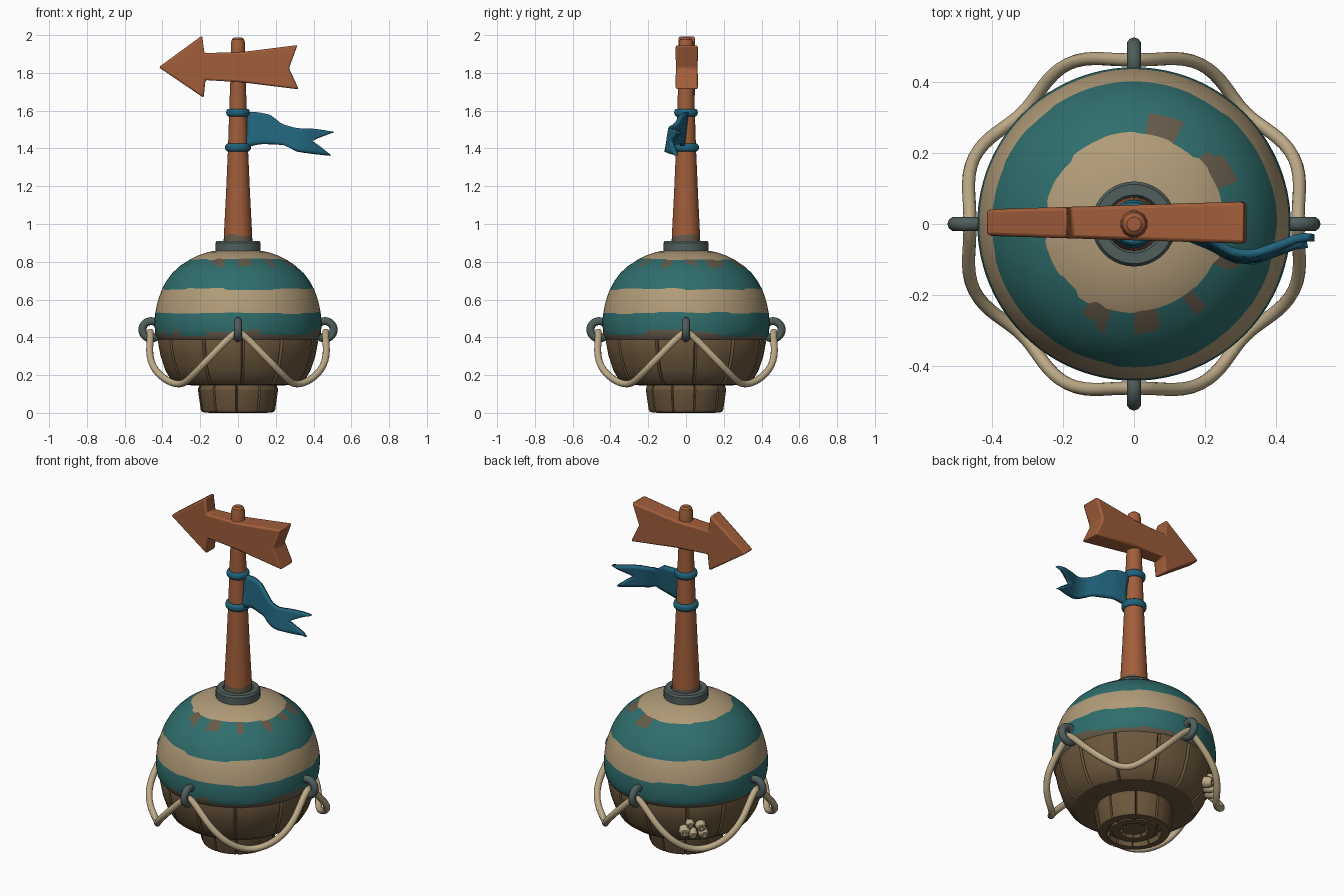
import bpy, bmesh, random
from math import sin, cos, pi, radians
from mathutils import Vector

random.seed(4)
cube = bpy.data.objects.get("Cube")
if cube:
    bpy.data.objects.remove(cube)


def material(name, r, g, b):
    m = bpy.data.materials.new(name)
    m.use_nodes = True
    m.diffuse_color = (r, g, b, 1)
    m.node_tree.nodes["Principled BSDF"].inputs["Base Color"].default_value = (r, g, b, 1)
    return m


TEAL = material("teal paint", .028, .155, .152)
CREAM = material("cream paint", .44, .33, .19)
GRIME = material("worn grime", .13, .105, .07)
HULL = material("dark hull wood", .15, .095, .046)
WOOD = material("orange wood", .36, .112, .043)
IRON = material("grey iron", .08, .112, .108)
CLOTH = material("blue cloth", .015, .125, .2)
ROPE = material("pale rope", .5, .395, .24)


def finish(obj, mats, angle=35):
    for m in mats:
        obj.data.materials.append(m)
    bpy.ops.object.select_all(action='DESELECT')
    obj.select_set(True)
    bpy.context.view_layer.objects.active = obj
    bpy.ops.object.shade_smooth_by_angle(angle=radians(angle))
    return obj


def mesh_object(name, verts, faces, mats, angle=35, pick=None):
    me = bpy.data.meshes.new(name)
    me.from_pydata(verts, [], faces)
    if pick:
        for p in me.polygons:
            p.material_index = pick(p.index)
    bm = bmesh.new()
    bm.from_mesh(me)
    bmesh.ops.recalc_face_normals(bm, faces=bm.faces)
    bm.to_mesh(me)
    bm.free()
    obj = bpy.data.objects.new(name, me)
    bpy.context.collection.objects.link(obj)
    return finish(obj, mats, angle)


def lathe(name, profile, mats, angles, shape=None, pick=None, angle=35):
    """Turn (radius, height) points about z; pick(row, column) chooses the material."""
    n = len(angles)
    verts, faces = [], []
    for i, (r, z) in enumerate(profile):
        for k, a in enumerate(angles):
            rr, zz = shape(i, k, r, z) if shape else (r, z)
            verts.append((rr * cos(a), rr * sin(a), zz))
    for i in range(len(profile) - 1):
        for k in range(n):
            j = (k + 1) % n
            faces.append((i * n + k, i * n + j, i * n + n + j, i * n + n + k))
    faces.append(tuple(range(n)))
    faces.append(tuple(range(len(verts) - n, len(verts))))
    last = len(profile) - 2
    rule = (lambda f: pick(min(f // n, last), f % n)) if pick else None
    return mesh_object(name, verts, faces, mats, angle, rule)


def even(n):
    return [2 * pi * k / n for k in range(n)]


def interp(points, x):
    """Linear interpolation through sorted (x, value) points."""
    for (x0, v0), (x1, v1) in zip(points, points[1:]):
        if x <= x1:
            return v0 + (v1 - v0) * (x - x0) / (x1 - x0)
    return points[-1][1]


def ragged(n, amount):
    """Stepped noise around a ring, for worn paint edges."""
    out = []
    while len(out) < n:
        out += [random.uniform(-amount, amount)] * random.randint(2, 6)
    return out[:n]


# Striped dome with worn paint edges
SEG = 96
dome = [(.42, .388), (.436, .41), (.44, .432), (.443, .48), (.438, .53), (.43, .57),
        (.419, .61), (.403, .655), (.378, .7), (.348, .74), (.308, .778), (.255, .812),
        (.205, .836), (.16, .851), (.1, .862)]
dome_by_z = [(z, r) for r, z in dome]
edges = {1: ragged(SEG, .005), 2: ragged(SEG, .012), 4: ragged(SEG, .006),
         7: ragged(SEG, .006), 10: ragged(SEG, .012), 11: ragged(SEG, .005)}
worn = {1: ragged(SEG, 1), 10: ragged(SEG, 1)}


def dome_shape(i, k, r, z):
    if i in edges:
        z += edges[i][k]
        r = interp(dome_by_z, z)
    return r, z


def dome_pick(row, col):
    if row == 0 or (row in worn and worn[row][col] > .45):
        return 2
    return 1 if row in (4, 5, 6) or row > 10 else 0


lathe("striped_dome", dome, [TEAL, CREAM, GRIME], even(SEG), dome_shape, dome_pick)

# Planked bowl and foot, with a narrow groove between planks


def planked(name, profile, planks, depth, turn):
    step = 2 * pi / planks
    angles, groove = [], []
    for p in range(planks):
        wobble = random.uniform(-.1, .1)
        for part in (-.04, 0, .04, .28, .5, .72):
            angles.append(turn + step * (p + part + wobble * (abs(part) < .05)))
            groove.append(depth if part == 0 else 0)
    lathe(name, profile, [HULL], angles, lambda i, k, r, z: (r - groove[k], z), None, 28)


planked("hull_bowl", [(.19, .143), (.32, .15), (.355, .175), (.385, .225), (.41, .3),
                      (.424, .375), (.42, .395)], 12, .014, .1)
planked("hull_foot", [(.07, .03), (.08, .012), (.12, .012), (.125, .03), (.145, .03),
                      (.15, 0), (.19, .004), (.198, .02), (.213, .125), (.2, .16)], 10, .01, .25)

# Iron collar where the post enters the dome
lathe("post_collar", [(.12, .84), (.12, .9), (.112, .911), (.082, .911), (.075, .9)],
      [IRON], even(40))

# Tapered post with a worn base
base_wear = ragged(32, .015)
lathe("signpost", [(.077, .86), (.075, .937), (.064, 1.15), (.053, 1.4), (.046, 1.62),
                   (.039, 1.8), (.038, 1.955), (.032, 1.978), (.02, 1.988)],
      [WOOD, GRIME], even(32),
      lambda i, k, r, z: (r, z + base_wear[k] if i == 1 else z),
      lambda row, col: 1 if row == 0 else 0)

# Arrow board: outline extruded front to back, thinner toward the tip
outline = [(-.42, 1.83), (-.19, 1.998), (-.178, 1.905), (.02, 1.91), (.315, 1.947), (.27, 1.825),
           (.322, 1.713), (.02, 1.75), (-.172, 1.762), (-.182, 1.668)]
n = len(outline)
verts = []
for side in (-1, 1):
    verts += [(x, .004 + side * (.05 + .012 * x / .4), z) for x, z in outline]
faces = [tuple(range(n)), tuple(range(n, 2 * n))]
faces += [(k, (k + 1) % n, n + (k + 1) % n, n + k) for k in range(n)]
arrow = mesh_object("arrow_board", verts, faces, [WOOD], 40)
bevel = arrow.modifiers.new("soft_edges", 'BEVEL')
bevel.width, bevel.segments = .01, 2

# Swallow-tailed pennant on two cloth bands
top = [(.03, 1.59), (.1, 1.592), (.17, 1.578), (.23, 1.53), (.31, 1.505), (.4, 1.503), (.52, 1.485)]
low = [(.03, 1.405), (.12, 1.425), (.24, 1.42), (.31, 1.385), (.4, 1.372), (.52, 1.36)]
wave = [(.03, -.005), (.12, -.015), (.22, -.055), (.28, -.09), (.34, -.094), (.42, -.065),
        (.47, -.045), (.52, -.05)]
COLS, ROWS = 18, 8
verts = []
for c in range(COLS + 1):
    for r in range(ROWS + 1):
        v = r / ROWS
        start = .035 + .015 * sin(pi * v)
        end = .39 + (.12 - .02 * v) * abs(2 * v - 1)
        x = start + (end - start) * c / COLS
        verts.append((x, interp(wave, x) - .02 * (v - .5), interp(top, x) * (1 - v) + interp(low, x) * v))
w = ROWS + 1
faces = [(c * w + r, c * w + w + r, c * w + w + r + 1, c * w + r + 1)
         for c in range(COLS) for r in range(ROWS)]
pennant = mesh_object("pennant", verts, faces, [CLOTH], 60)
solid = pennant.modifiers.new("thickness", 'SOLIDIFY')
solid.thickness, solid.offset = .022, 0
for i, (z, r) in enumerate([(1.59, .049), (1.405, .055)]):
    bpy.ops.mesh.primitive_torus_add(location=(0, 0, z), major_radius=r, minor_radius=.014,
                                     major_segments=32, minor_segments=10)
    band = bpy.context.object
    band.name = "pennant_band"
    band.scale.z = 1.5
    finish(band, [CLOTH], 60)

# Four iron rings and the rope swags hung between them
for q in range(4):
    a = q * pi / 2
    bpy.ops.mesh.primitive_torus_add(location=(.46 * cos(a), .46 * sin(a), .44),
                                     rotation=(pi / 2, 0, a), major_radius=.046,
                                     minor_radius=.021, major_segments=28, minor_segments=10)
    ring = bpy.context.object
    ring.name = "iron_ring"
    finish(ring, [IRON], 60)

    curve = bpy.data.curves.new("rope_swag", 'CURVE')
    curve.dimensions = '3D'
    curve.bevel_depth, curve.bevel_resolution = .0185, 3
    curve.use_fill_caps = True
    spline = curve.splines.new('POLY')
    spline.points.add(32)
    for k, point in enumerate(spline.points):
        t = k / 32
        r = .465 + .038 * sin(2 * pi * t) ** 2 - .02 * sin(pi * t)
        z = .43 - .277 * abs(sin(pi * t)) ** 1.3
        point.co = (r * cos(a + t * pi / 2), r * sin(a + t * pi / 2), z, 1)
    curve.materials.append(ROPE)
    bpy.context.collection.objects.link(bpy.data.objects.new("rope_swag", curve))

# Barnacle cluster on the back of the hull
for deg, z, size in [(124, .25, .03), (128, .295, .022), (130, .235, .024),
                     (136, .28, .028), (138, .235, .026)]:
    barnacle = lathe("barnacle", [(size, -.03), (size * 1.1, .01), (size * .8, .035),
                                  (size * .45, .037), (size * .35, .02)], [ROPE], even(10))
    a = radians(deg)
    out = Vector((cos(a), sin(a), -.2))
    barnacle.location = (.405 * cos(a), .405 * sin(a), z)
    barnacle.rotation_euler = out.to_track_quat('Z', 'Y').to_euler()
